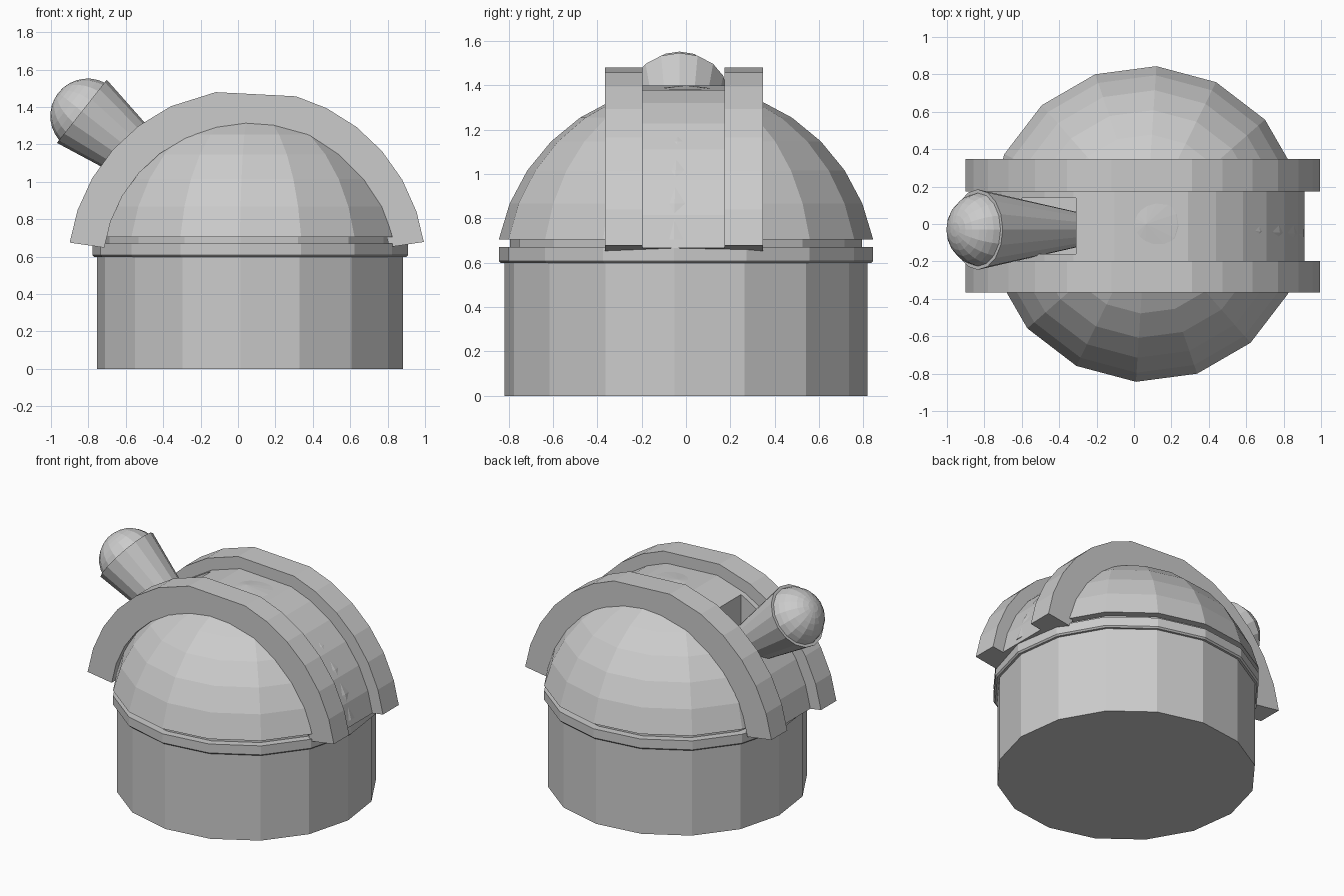
import bpy, bmesh, math
from mathutils import Vector

if "Cube" in bpy.data.objects:
    bpy.data.objects.remove(bpy.data.objects["Cube"])

CX = 0.065                      # axis of the round building
TURN = math.radians(-3.7)       # rotation of the 16 facets
ZC, RD = 0.537, 0.862           # centre height and radius of the dome sphere


def finish(name, bm):
    bmesh.ops.recalc_face_normals(bm, faces=bm.faces)
    me = bpy.data.meshes.new(name)
    bm.to_mesh(me)
    bm.free()
    ob = bpy.data.objects.new(name, me)
    bpy.context.collection.objects.link(ob)
    return ob


def lathe(name, profile, sides=16, turn=TURN):
    """Closed solid of revolution from (radius, z) pairs; radius 0 makes a pole."""
    bm = bmesh.new()
    rings = []
    for r, z in profile:
        if r == 0:
            rings.append([bm.verts.new((0, 0, z))] * sides)
        else:
            rings.append([bm.verts.new((r * math.cos(turn + 2 * math.pi * i / sides),
                                        r * math.sin(turn + 2 * math.pi * i / sides), z))
                          for i in range(sides)])
    for a, b in zip(rings, rings[1:]):
        for i in range(sides):
            j = (i + 1) % sides
            bm.faces.new(list(dict.fromkeys((a[i], a[j], b[j], b[i]))))
    for ring, rz in ((rings[0], profile[0]), (rings[-1], profile[-1])):
        if rz[0] > 0:
            bm.faces.new(ring)
    return finish(name, bm)


def arch(name, r_in, r_out, y0, y1, cx=0.047):
    """Arched bar in the xz plane with a flat facet on top."""
    angles = [8.5, 18.5, 29.7, 41, 52.2, 63.5, 74, 100, 115, 127, 138.5, 149.7, 161, 171.7]
    bm = bmesh.new()
    sections = []
    for d in angles:
        c, s = math.cos(math.radians(d)), math.sin(math.radians(d))
        sections.append([bm.verts.new((cx + r * c, y, ZC + r * s))
                         for r, y in ((r_in, y0), (r_out, y0), (r_out, y1), (r_in, y1))])
    for a, b in zip(sections, sections[1:]):
        for i in range(4):
            j = (i + 1) % 4
            bm.faces.new((a[i], a[j], b[j], b[i]))
    bm.faces.new(sections[0])
    bm.faces.new(sections[-1])
    return finish(name, bm)


# Round building, ledge and narrow turning ring
wall = lathe("wall", [(0.82, 0), (0.82, 0.605)])
ledge = lathe("ledge", [(0.835, 0.598), (0.845, 0.608), (0.845, 0.67)])
ring = lathe("turning_ring", [(0.795, 0.66), (0.795, 0.712)])

# Dome: spherical cap
step = math.radians(11.25)
dome = lathe("dome", [(RD * math.sin(k * step), ZC + RD * math.cos(k * step))
                      for k in range(7, -1, -1)])
for ob in (wall, ledge, ring, dome):
    ob.location.x = CX

# Shutter between two raised ribs
shutter = arch("shutter", 0.77, 0.875, -0.197, 0.173)
arch("front_rib", 0.77, 0.957, -0.366, -0.197)
arch("back_rib", 0.77, 0.957, 0.173, 0.347)

# Slot opening cut through shutter and dome
bm = bmesh.new()
bmesh.ops.create_cube(bm, size=1)
for v in bm.verts:
    v.co = Vector((-0.455 + v.co.x * 0.29, -0.01 + v.co.y * 0.30, 1.25 + v.co.z * 0.8))
cutter = finish("slot_cutter", bm)
cutter.hide_render = True
for ob in (shutter, dome):
    mod = ob.modifiers.new("slot", 'BOOLEAN')
    mod.operation = 'DIFFERENCE'
    mod.solver = 'EXACT'
    mod.object = cutter
    bpy.context.view_layer.objects.active = ob
    bpy.ops.object.modifier_apply(modifier=mod.name)
bpy.data.objects.remove(cutter)

# Telescope: tapered tube with a ball-shaped lens, both along one tilted axis
axis = Vector((-0.785, 0, 0.62))
tilt = axis.to_track_quat('Z', 'Y')
tube = lathe("telescope_tube", [(0.095, -0.67), (0.215, 0)], 16, 0)
lens = lathe("telescope_lens", [(0.2 * math.sin(math.pi * k / 16), -0.04 - 0.2 * math.cos(math.pi * k / 16))
                                if 0 < k < 16 else (0, -0.24 + 0.4 * (k > 0))
                                for k in range(17)], 16, 0)
for ob in (tube, lens):
    ob.rotation_mode = 'QUATERNION'
    ob.rotation_quaternion = tilt
    ob.location = (-0.835, -0.03, 1.377)
